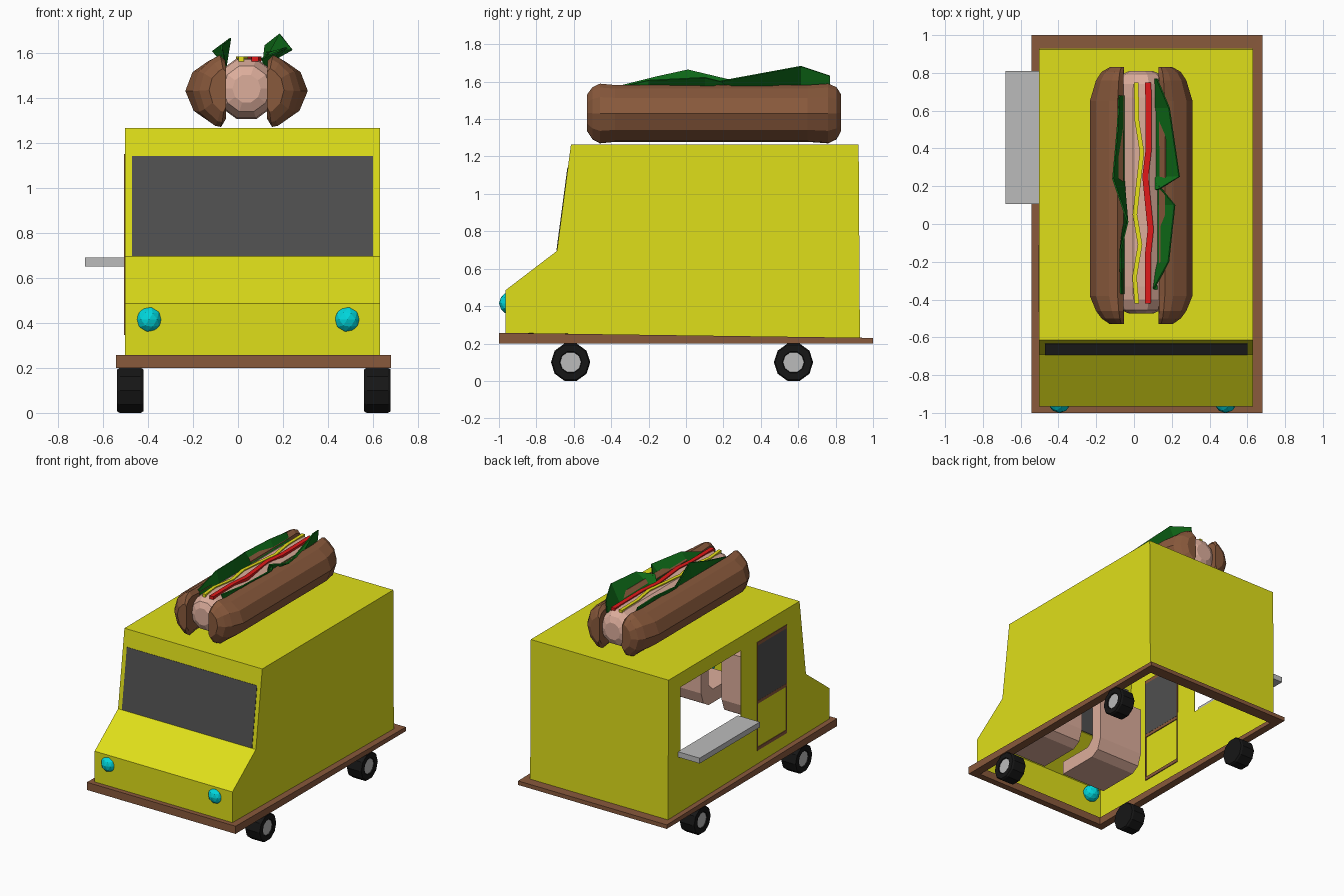
import bpy, bmesh
from math import cos, sin, pi, radians
from mathutils import Vector

if "Cube" in bpy.data.objects:
    bpy.data.objects.remove(bpy.data.objects["Cube"])

CX = 0.065          # centre line of the cab
DOG_X = 0.038       # centre line of the hot dog


def material(name, r, g, b):
    m = bpy.data.materials.new(name)
    m.diffuse_color = (r, g, b, 1)
    m.use_nodes = True
    m.node_tree.nodes["Principled BSDF"].inputs["Base Color"].default_value = m.diffuse_color
    return m


YELLOW = material("yellow_paint", .74, .74, .01)
BROWN = material("brown", .25, .10, .045)
PINK = material("pink", .72, .42, .33)
CYAN = material("lamp_cyan", 0, .68, .72)
GREEN = material("lettuce_green", .005, .16, .01)
RED = material("ketchup_red", .75, .01, .01)
MUSTARD = material("mustard_yellow", .8, .75, .01)
GLASS = material("dark_glass", .08, .08, .08)
RUBBER = material("rubber", .008, .008, .008)
METAL = material("light_metal", .5, .5, .5)


def finish(name, bm, mat):
    bmesh.ops.recalc_face_normals(bm, faces=bm.faces)
    me = bpy.data.meshes.new(name)
    bm.to_mesh(me)
    bm.free()
    ob = bpy.data.objects.new(name, me)
    bpy.context.collection.objects.link(ob)
    if mat:
        me.materials.append(mat)
    return ob


def loft(name, rings, mat, caps=True, closed=False):
    """Skin a row of equal closed rings of points."""
    bm = bmesh.new()
    vs = [[bm.verts.new(p) for p in r] for r in rings]
    n = len(vs[0])
    pairs = list(zip(vs, vs[1:])) + ([(vs[-1], vs[0])] if closed else [])
    for a, b in pairs:
        for i in range(n):
            j = (i + 1) % n
            bm.faces.new((a[i], a[j], b[j], b[i]))
    if caps and not closed:
        bm.faces.new(vs[0])
        bm.faces.new(vs[-1])
    return finish(name, bm, mat)


def prism(name, yz, x0, x1, mat):
    """Extrude a y-z profile along x."""
    return loft(name, [[(x, y, z) for y, z in yz] for x in (x0, x1)], mat)


def box(name, x, y, z, mat):
    return prism(name, [(y[0], z[0]), (y[1], z[0]), (y[1], z[1]), (y[0], z[1])], x[0], x[1], mat)


def rect(x0, x1, y0, y1, zf, zb):
    return [(x0, y0, zf), (x1, y0, zf), (x1, y1, zb), (x0, y1, zb)]


# Chassis frame: a ring, slightly thicker at the front
outer, inner = (-.542, .68, -1, 1), (-.485, .615, -.95, .915)
loft("chassis_frame", [rect(*outer, .2, .2), rect(*outer, .257, .23),
                       rect(*inner, .257, .23), rect(*inner, .2, .2)], BROWN, closed=True)

# Body shell: open below, with a serving hatch cut in the left wall
profile = [(-.965, .25), (-.965, .485), (-.69, .695), (-.615, 1.265), (.923, 1.265), (.93, .228)]
bm = bmesh.new()
left, right = ([bm.verts.new((x, y, z)) for y, z in profile] for x in (-.503, .63))
bm.faces.new(left)
bm.faces.new(right)
for i in range(5):
    bm.faces.new((left[i], left[i + 1], right[i + 1], right[i]))
body = finish("body_shell", bm, YELLOW)
sol = body.modifiers.new("wall", 'SOLIDIFY')
sol.thickness, sol.offset = .01, -1
cutter = box("hatch_cutter", (-.6, -.4), (.07, .78), (.67, 1.16), None)
cutter.hide_render = True
cutter.hide_viewport = False
cutter.display_type = 'WIRE'
cut = body.modifiers.new("hatch", 'BOOLEAN')
cut.operation, cut.object, cut.solver = 'DIFFERENCE', cutter, 'EXACT'
bpy.context.view_layer.objects.active = body
body.select_set(True)
for m in ("wall", "hatch"):
    bpy.ops.object.modifier_apply(modifier=m)
bpy.data.objects.remove(cutter)

# Serving shelf
box("serving_shelf", (-.68, -.5), (.105, .81), (.65, .69), METAL)

# Windscreen lying in the sloped front
n = Vector((-.991, .13))
lo, hi = Vector((-.69, .697)), Vector((-.6314, 1.14))
prism("windscreen", [lo + n * .003, hi + n * .003, hi - n * .014, lo - n * .014], -.47, .60, GLASS)

# Side door: glass and thin brown trim
wall = (-.507, -.49)
box("door_window", (-.506, -.489), (-.455, -.12), (.715, 1.125), GLASS)
for name, z in (("top", (1.125, 1.15)), ("middle", (.692, .715)), ("bottom", (.345, .37))):
    box("door_trim_" + name, wall, (-.46, -.115), z, BROWN)
for name, y in (("front", (-.462, -.455)), ("rear", (-.12, -.113))):
    box("door_trim_" + name, wall, y, (.345, 1.15), BROWN)

# Headlights
for side, x in (("left", -.395), ("right", .485)):
    bm = bmesh.new()
    bmesh.ops.create_icosphere(bm, subdivisions=2, radius=.061)
    bmesh.ops.translate(bm, verts=bm.verts, vec=(x, -.939, .415))
    finish("headlight_" + side, bm, CYAN)


# Wheels: ten-sided tyre with a recessed hub
def wheel_ring(x, y, r):
    return [(x, y + r * cos(i * pi / 5), .1 + r * sin(i * pi / 5)) for i in range(10)]


for end, y in (("front", -.617), ("rear", .575)):
    for side, xi, xo, s in (("left", -.42, -.537, -1), ("right", .56, .678, 1)):
        loft(f"tyre_{end}_{side}", [wheel_ring(x, y, r) for x, r in (
            (xi, .098), (xi + s * .012, .105), (xo - s * .012, .105), (xo, .098),
            (xo, .06), (xo - s * .012, .056))], RUBBER)
        loft(f"hub_{end}_{side}", [wheel_ring(xo - s * d, y, .056) for d in (.03, .006)], METAL)

# Seats: bent slab profile
seat = [(-.8, .37), (-.48, .37), (-.42, .405), (-.39, .49), (-.39, .85),
        (-.48, .85), (-.48, .52), (-.53, .47), (-.8, .47)]
for side, x in (("left", -.39), ("right", .15)):
    prism("seat_" + side, seat, x, x + .37, PINK)

# Sausage: blunt-ended lofted decagon
DZ = 1.44
loft("sausage", [[(DOG_X + .14 * s * sin((i + .5) * pi / 5), y, DZ + .142 * s * cos((i + .5) * pi / 5))
                  for i in range(10)]
                 for y, s in ((-.475, .45), (-.455, .75), (-.40, .96), (-.33, 1),
                              (.67, 1), (.74, .96), (.79, .75), (.81, .45))], PINK)

# Bun halves: half-round section (distance from centre line, height), mirrored
section = [(.092, -.13), (.118, -.165), (.15, -.16), (.235, -.10), (.272, -.01),
           (.24, .075), (.17, .125), (.125, .145), (.094, .12)]
stations = [(-.53, .42, .62), (-.50, .66, .9), (-.46, .82, 1.03), (-.38, 1, .98),
            (.65, 1, .98), (.76, .82, 1.03), (.805, .66, .9), (.83, .42, .62)]
for side, s in (("left", -1), ("right", 1)):
    loft("bun_" + side, [[(DOG_X + s * (.09 + (d - .09) * w), y, DZ + h * hs) for d, h in section]
                         for y, w, hs in stations], BROWN)


# Sauce stripes along the sausage
def stripe(name, pts, half, mat):
    loft(name, [[(x - half, y, 1.56), (x + half, y, 1.56), (x + half, y, 1.583), (x - half, y, 1.583)]
                for x, y in pts], mat)


stripe("mustard", [(.012, .75), (.015, .55), (.042, .38), (.005, .05), (.032, -.11), (.003, -.28), (.015, -.42)],
       .012, MUSTARD)
stripe("ketchup", [(.075, .75), (.078, .4), (.06, .25), (.088, -.03), (.073, -.17), (.075, -.42)], .016, RED)


# Lettuce leaves: ruffled strips rising from between sausage and bun
def leaf(name, root_x, top):
    bm = bmesh.new()
    lo = [bm.verts.new((root_x, y, 1.54)) for x, y, z in top]
    hi = [bm.verts.new(p) for p in top]
    for i in range(len(top) - 1):
        bm.faces.new((lo[i], lo[i + 1], hi[i + 1], hi[i]))
    ob = finish(name, bm, GREEN)
    ob.modifiers.new("thickness", 'SOLIDIFY').thickness = .008


leaf("lettuce_right_rear", .115, [(.125, .77, 1.63), (.19, .615, 1.68), (.243, .25, 1.612), (.13, .18, 1.60)])
leaf("lettuce_right_front", .12, [(.13, .2, 1.60), (.213, .10, 1.625), (.18, -.2, 1.61), (.10, -.345, 1.575)])
leaf("lettuce_left", -.05, [(-.075, .68, 1.60), (-.085, .5, 1.615), (-.108, .24, 1.61),
                            (-.03, .01, 1.665), (-.07, -.15, 1.63), (-.065, -.37, 1.575)])
